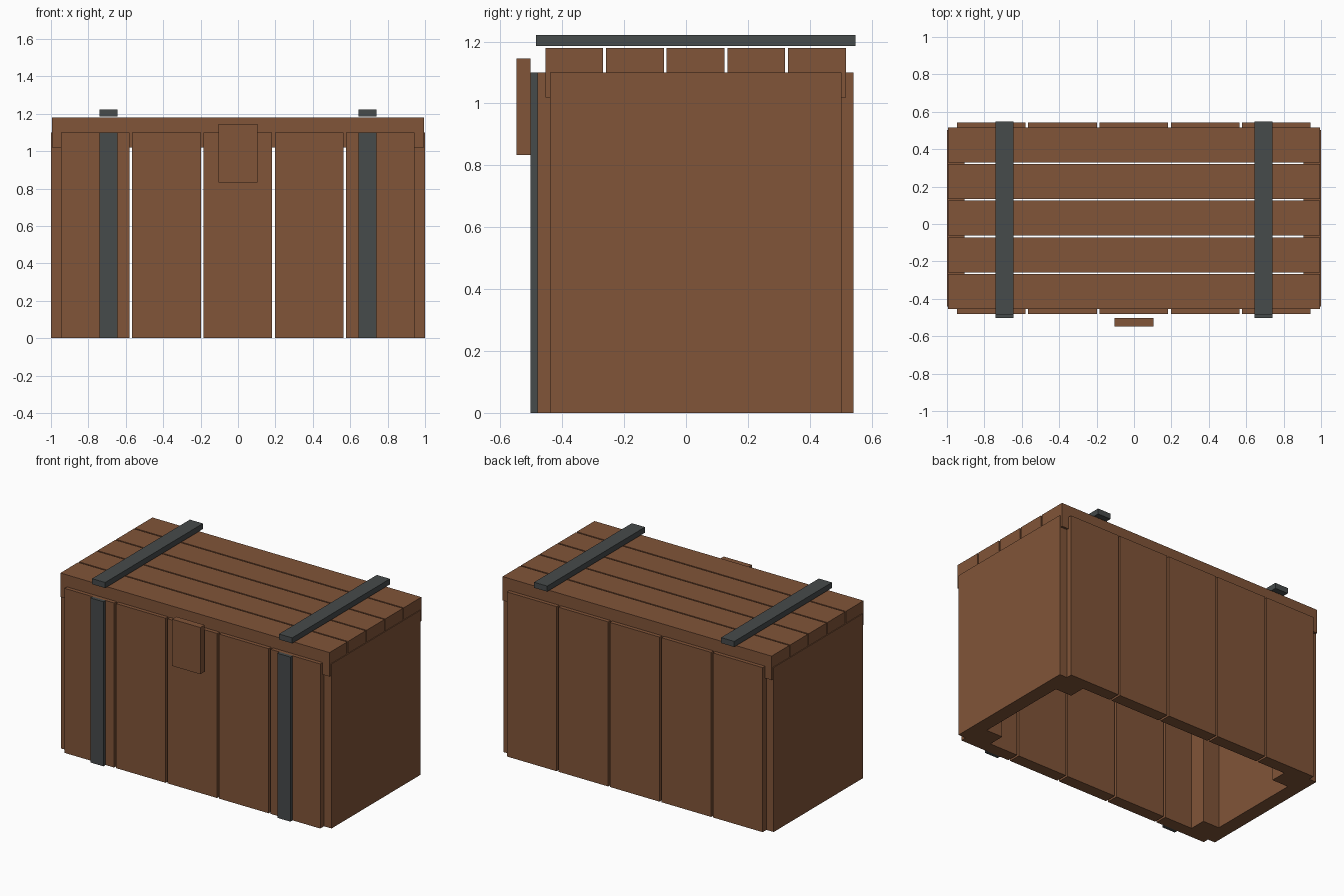
import bpy

cube = bpy.data.objects.get("Cube")
if cube:
    bpy.data.objects.remove(cube, do_unlink=True)


def make_material(name, rgb):
    mat = bpy.data.materials.new(name)
    mat.use_nodes = True
    mat.diffuse_color = (*rgb, 1)
    mat.node_tree.nodes["Principled BSDF"].inputs["Base Color"].default_value = (*rgb, 1)
    return mat


WOOD = make_material("brown wood", (0.218, 0.089, 0.040))
IRON = make_material("dark iron", (0.061, 0.069, 0.070))


def box(name, x, y, z, mat=WOOD):
    """Box spanning the (low, high) pair on each axis."""
    spans = (x, y, z)
    bpy.ops.mesh.primitive_cube_add(size=1, location=[(a + b) / 2 for a, b in spans])
    obj = bpy.context.object
    obj.name = name
    obj.scale = [b - a for a, b in spans]
    bpy.ops.object.transform_apply(location=False, rotation=False, scale=True)
    obj.data.materials.append(mat)
    return obj


WALL_TOP, LID_TOP = 1.10, 1.18
FRONT, BACK = -0.48, 0.542       # outer faces of the plank walls
THICK = 0.08                     # plank thickness
POST = 0.11                      # post depth
height = (0, WALL_TOP)

# Front and back walls of five upright planks
for i in range(5):
    cx = -0.001 + (i - 2) * 0.381
    span = (cx - 0.1835, cx + 0.1835)
    box(f"front_plank_{i + 1}", span, (FRONT, FRONT + THICK), height)
    box(f"back_plank_{i + 1}", span, (BACK - THICK, BACK), height)

# Solid ends, inner corner posts and iron straps, mirrored left and right
for side, s in (("left", 1), ("right", -1)):
    def mirrored(a, b):
        return tuple(sorted((s * a, s * b)))

    box(f"{side}_end_panel", mirrored(0.905, 1), (FRONT + 0.04, BACK - 0.04), height)
    post = mirrored(0.785, 0.905)
    front_in, back_in = FRONT + THICK, BACK - THICK
    box(f"{side}_front_post", post, (front_in, front_in + POST), height)
    box(f"{side}_back_post", post, (back_in - POST, back_in), height)
    strap = mirrored(0.643, 0.74)
    box(f"{side}_front_strap", strap, (-0.503, FRONT), height, IRON)
    box(f"{side}_lid_strap", strap, (-0.485, 0.548), (1.185, 1.222), IRON)

# Lid of five long planks with a lip along the front and back
lid_x = (-0.995, 0.995)
for i in range(5):
    cy = 0.031 + (i - 2) * 0.196
    box(f"lid_plank_{i + 1}", lid_x, (cy - 0.0935, cy + 0.0935), (WALL_TOP, LID_TOP))
box("lid_front_lip", lid_x, (-0.4545, -0.40), (1.02, WALL_TOP))
box("lid_back_lip", lid_x, (0.462, 0.5165), (1.02, WALL_TOP))

# Latch block in front of the wall
box("latch", (-0.105, 0.105), (-0.548, -0.503), (0.833, 1.145))
